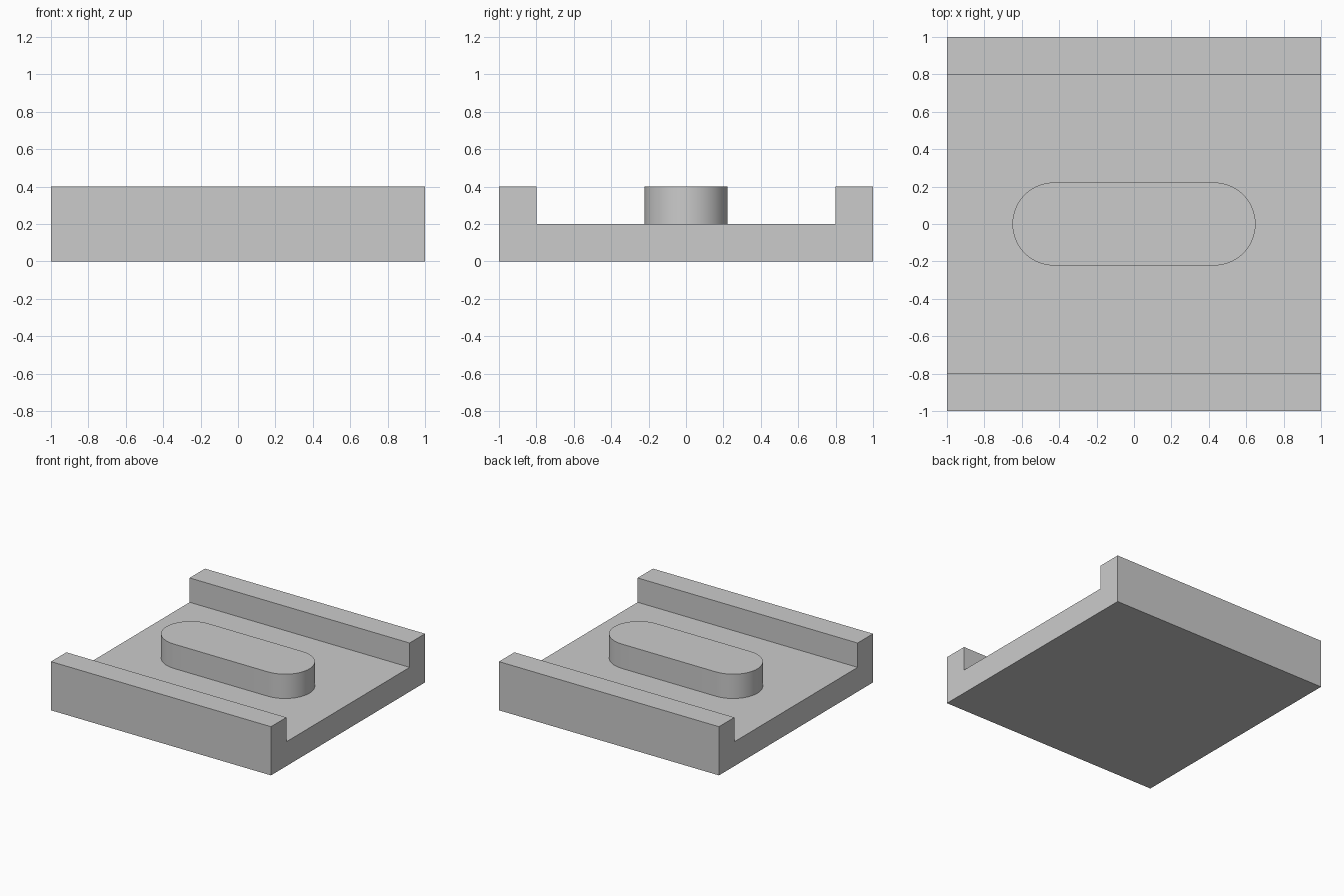
import bpy
import bmesh
from math import cos, sin, pi, radians
from mathutils import Vector

cube = bpy.data.objects.get("Cube")
if cube:
    bpy.data.objects.remove(cube, do_unlink=True)

# Single grey material
GREY = (0.6, 0.6, 0.6, 1.0)
grey = bpy.data.materials.new("plain_grey")
grey.use_nodes = True
grey.diffuse_color = GREY
grey.node_tree.nodes["Principled BSDF"].inputs["Base Color"].default_value = GREY

WIDTH = 2.0        # overall length and depth
FLOOR = 0.2        # floor thickness
HEIGHT = 0.4       # top of walls and island
WALL = 0.2         # wall thickness


def extrude_profile(name, points, direction):
    """Make a solid by sweeping a closed outline along a direction."""
    bm = bmesh.new()
    face = bm.faces.new([bm.verts.new(p) for p in points])
    swept = bmesh.ops.extrude_face_region(bm, geom=[face], use_keep_orig=True)
    verts = [v for v in swept["geom"] if isinstance(v, bmesh.types.BMVert)]
    bmesh.ops.translate(bm, verts=verts, vec=Vector(direction))
    bmesh.ops.recalc_face_normals(bm, faces=bm.faces)
    mesh = bpy.data.meshes.new(name)
    bm.to_mesh(mesh)
    bm.free()
    mesh.materials.append(grey)
    obj = bpy.data.objects.new(name, mesh)
    bpy.context.collection.objects.link(obj)
    return obj


# Channel base: U-shaped section with a wall at the front and back
half = WIDTH / 2
right_side = [(half, 0), (half, HEIGHT), (half - WALL, HEIGHT), (half - WALL, FLOOR)]
section = right_side + [(-y, z) for y, z in reversed(right_side)]
extrude_profile("channel_base", [(-half, y, z) for y, z in section], (WIDTH, 0, 0))

# Rounded island in the middle, sunk slightly into the floor
RADIUS = 0.222
OFFSET = 0.65 - RADIUS
STEPS = 32
SINK = 0.02
outline = []
for side in (1, -1):
    for i in range(STEPS + 1):
        a = -pi / 2 + pi * i / STEPS
        outline.append((side * (OFFSET + RADIUS * cos(a)),
                        side * RADIUS * sin(a), FLOOR - SINK))
island = extrude_profile("rounded_island", outline, (0, 0, HEIGHT - FLOOR + SINK))

# Smooth the round ends, keep the rims sharp
bpy.ops.object.select_all(action="DESELECT")
island.select_set(True)
bpy.context.view_layer.objects.active = island
bpy.ops.object.shade_smooth_by_angle(angle=radians(30))
